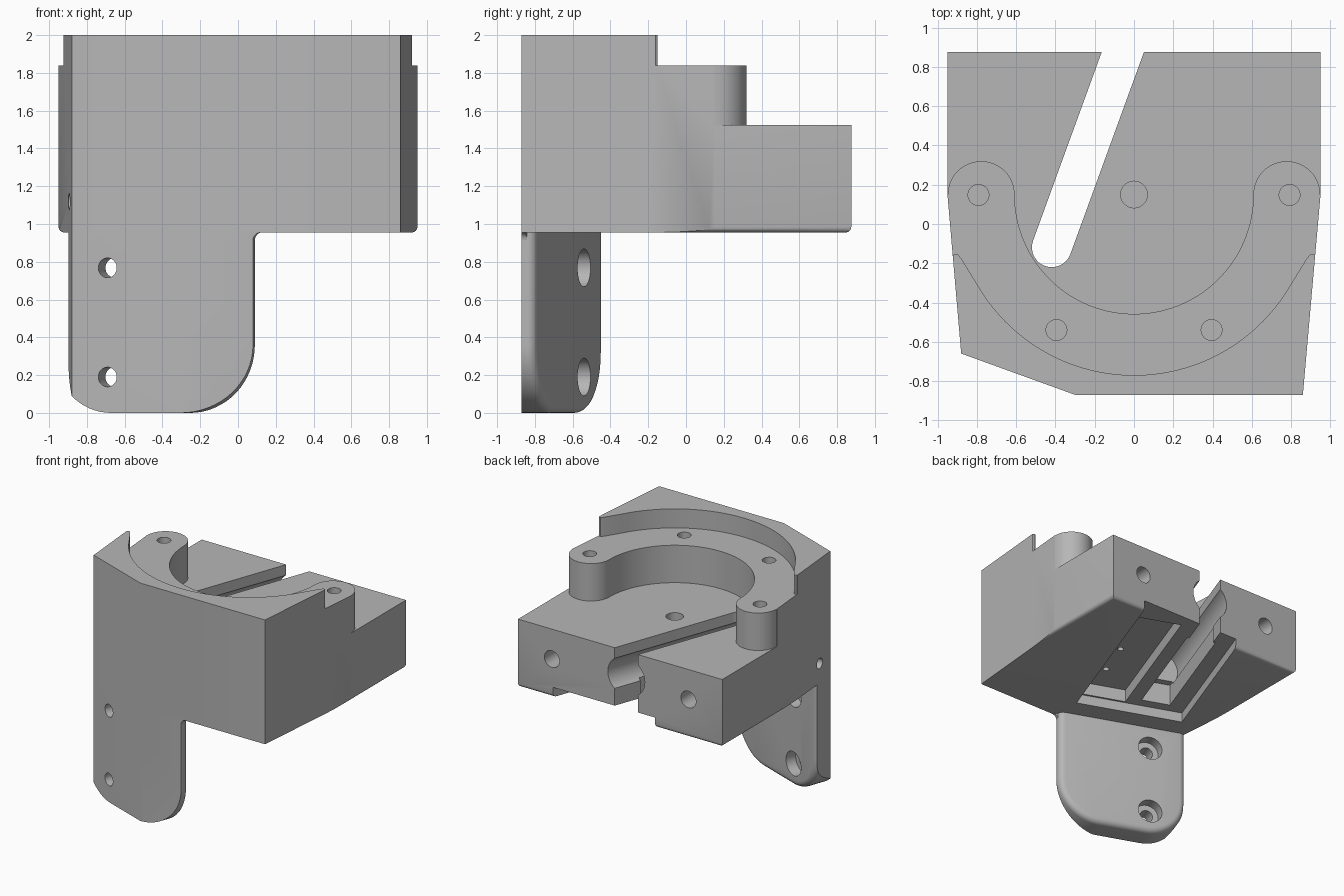
import bpy, bmesh
from math import sin, cos, radians, pi
from mathutils import Matrix, Vector

if "Cube" in bpy.data.objects:
    bpy.data.objects.remove(bpy.data.objects["Cube"], do_unlink=True)

grey = bpy.data.materials.new("light_grey")
grey.use_nodes = True
grey.diffuse_color = (0.47, 0.47, 0.47, 1)
grey.node_tree.nodes["Principled BSDF"].inputs["Base Color"].default_value = (0.47, 0.47, 0.47, 1)

BASE, FLOOR, LEDGE, TOP = 0.955, 1.525, 1.84, 2.0
TILT = Matrix.Rotation(radians(-20), 4, 'Z')      # frame of the slot and the leg
UPRIGHT = Matrix.Rotation(pi / 2, 4, 'X')         # profile drawn in x-z, depth along -y


def prism(name, points, low, high, matrix=None, edit=None):
    """Extrude a flat outline from low to high, then place it."""
    bm = bmesh.new()
    face = bm.faces.new([bm.verts.new((x, y, low)) for x, y in points])
    out = bmesh.ops.extrude_face_region(bm, geom=[face])
    moved = [g for g in out["geom"] if isinstance(g, bmesh.types.BMVert)]
    bmesh.ops.translate(bm, verts=moved, vec=(0, 0, high - low))
    bmesh.ops.recalc_face_normals(bm, faces=bm.faces)
    if edit:
        edit(bm)
    if matrix:
        bm.transform(matrix)
    mesh = bpy.data.meshes.new(name)
    bm.to_mesh(mesh)
    bm.free()
    mesh.materials.append(grey)
    obj = bpy.data.objects.new(name, mesh)
    bpy.context.collection.objects.link(obj)
    return obj


def arc(cx, cy, r, start, end, n=16):
    angles = [radians(start + (end - start) * i / n) for i in range(n + 1)]
    return [(cx + r * cos(a), cy + r * sin(a)) for a in angles]


def box(x0, x1, y0, y1):
    return [(x0, y0), (x1, y0), (x1, y1), (x0, y1)]


def boolean(target, tool, mode='DIFFERENCE'):
    """Apply the tool to the target and discard the tool."""
    mod = target.modifiers.new("cut", 'BOOLEAN')
    mod.operation, mod.solver, mod.object = mode, 'EXACT', tool
    bpy.context.view_layer.objects.active = target
    bpy.ops.object.modifier_apply(modifier=mod.name)
    bpy.data.objects.remove(tool, do_unlink=True)


def drill(target, start, direction, radius, depth):
    """Round hole going in from a surface point."""
    d = Vector(direction).normalized()
    place = Matrix.Translation(start) @ d.to_track_quat('Z', 'Y').to_matrix().to_4x4()
    boolean(target, prism("drill", arc(0, 0, radius, 0, 350, 35), -0.05, depth, place))


def mirrored(half):
    """Complete a left half outline with its mirror image."""
    return half + [(-x, y) for x, y in reversed(half)]


# Main block, with its lower side edges rounded
footprint = [(-0.95, 0.875), (-0.95, 0.15), (-0.88, -0.66), (-0.30, -0.87),
             (0.86, -0.87), (0.95, 0.15), (0.95, 0.875)]


def round_lower_sides(bm):
    edges = [e for e in bm.edges
             if all(abs(v.co.x) > 0.94 and v.co.z < 1 for v in e.verts)]
    bmesh.ops.bevel(bm, geom=edges, offset=0.03, segments=4, profile=0.5, affect='EDGES')


block = prism("mount_block", footprint, BASE, TOP, edit=round_lower_sides)

# Ledge behind the curved front wall
wall = [(1.1, 1.1), (1.1, -0.165), (0.925, -0.165), (0.915, -0.152), (0.9, -0.152), (0.88, -0.175)]
wall += arc(0, 0.15, 0.92, -30, -88, 28)
boolean(block, prism("ledge_cut", mirrored(wall), LEDGE, 2.2))

# Floor inside the horseshoe, which ends in round posts
inner = [(1.1, 1.1), (1.1, 0.15)] + arc(0.778, 0.15, 0.17, 0, 180, 24)
inner += arc(0, 0.15, 0.608, -3, -88, 30)
boolean(block, prism("floor_cut", mirrored(inner), FLOOR, 2.2))

# Shallow recess and deeper pocket underneath
boolean(block, prism("recess_cut", box(-0.605, 0.288, -0.546, 1.6), 0.8, 1.038, TILT))
boolean(block, prism("pocket_cut", box(-0.12, 0.24, -0.53, 0.77), 0.9, 1.145, TILT))
boolean(block, prism("groove_cut", box(-0.473, -0.233, -0.46, 0.6), 0.9, 1.22, TILT))

# Slanted through slot with a round channel along it
SLOT = -0.353
slot = arc(SLOT, -0.255, 0.101, 180, 360) + [(SLOT + 0.101, 1.6), (SLOT - 0.101, 1.6)]
boolean(block, prism("slot_cut", slot, 0.8, 2.2, TILT))
channel = arc(SLOT, 1.31, 0.162, 0, 350, 35)
boolean(block, prism("channel_cut", channel, -1.6, 0.4, TILT @ UPRIGHT))

# Screw holes
for side in (-1, 1):
    drill(block, (side * 0.792, 0.148, LEDGE), (0, 0, -1), 0.053, 0.3)
    drill(block, (side * 0.395, -0.54, LEDGE), (0, 0, -1), 0.053, 0.3)
    drill(block, (side * 0.635, 0.875, 1.273), (0, -1, 0), 0.07, 0.4)
drill(block, (0, 0.15, FLOOR), (0, 0, -1), 0.068, 0.25)
drill(block, (-0.895, -0.5, 1.12), (1, 0, 0), 0.043, 0.3)
for v in (-0.27, 0.07):
    drill(block, TILT @ Vector((0.14, v, 1.145)), (0, 0, 1), 0.025, 0.1)

# Slanted leg plate with round lower corners and softened rear rim
LEFT, RIGHT, FRONT, REAR = -0.70, 0.372, -0.92, -0.72
outline = [(LEFT, 1.2)] + arc(LEFT + 0.32, 0.32, 0.32, 180, 270)
outline += arc(RIGHT - 0.36, 0.36, 0.36, 270, 360) + [(RIGHT, 1.2)]


def soften_rear(bm):
    edges = [e for e in bm.edges if all(abs(v.co.z + REAR) < 1e-4 for v in e.verts)]
    bmesh.ops.bevel(bm, geom=edges, offset=0.05, segments=5, profile=0.5, affect='EDGES')


leg = prism("mounting_leg", outline, -REAR, 1.1, TILT @ UPRIGHT, soften_rear)
boolean(leg, prism("leg_trim", footprint, -0.2, BASE), 'INTERSECT')

# Counterbored leg holes
for z in (0.19, 0.768):
    for v, radius, depth in ((REAR, 0.1, 0.09), (REAR, 0.052, 0.5)):
        drill(leg, TILT @ Vector((-0.4, v, z)), TILT @ Vector((0, -1, 0)), radius, depth)

# Small fillet where the leg meets the block
fillet = [(RIGHT - 0.02, BASE), (RIGHT - 0.02, BASE - 0.04)]
fillet += arc(RIGHT + 0.04, BASE - 0.04, 0.04, 180, 90, 6)
corner = prism("leg_fillet", fillet, -REAR + 0.04, 1.1, TILT @ UPRIGHT)
boolean(corner, prism("fillet_trim", footprint, 0.5, BASE), 'INTERSECT')

for obj in (block, leg, corner):
    bpy.ops.object.select_all(action='DESELECT')
    obj.select_set(True)
    bpy.context.view_layer.objects.active = obj
    bpy.ops.object.shade_smooth_by_angle(angle=radians(25))
